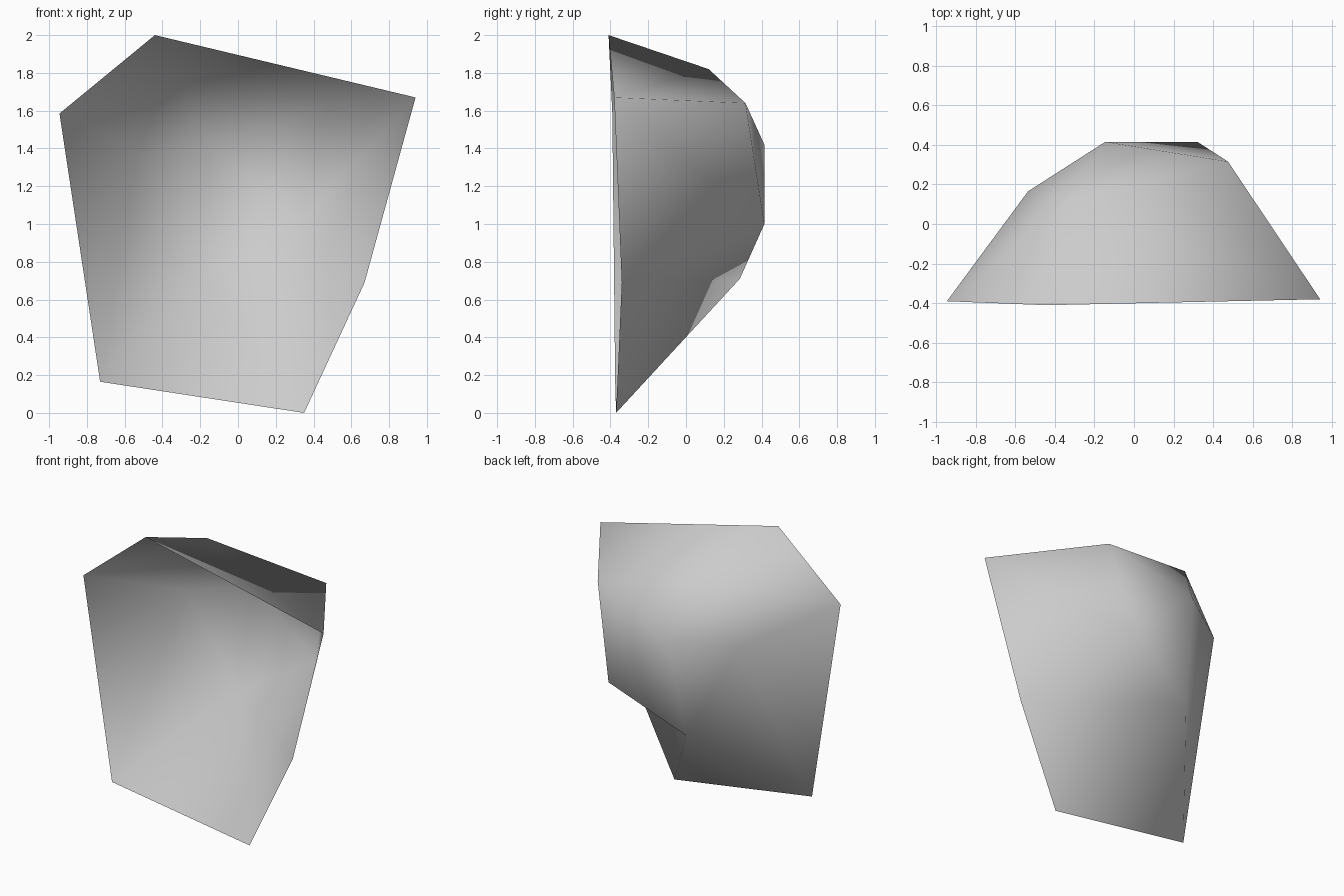
import bpy
import bmesh

# Remove the default cube
cube = bpy.data.objects.get("Cube")
if cube:
    bpy.data.objects.remove(cube, do_unlink=True)

# Plain grey material
grey = bpy.data.materials.new("light_grey")
grey.use_nodes = True
colour = (0.6, 0.6, 0.6, 1.0)
grey.diffuse_color = colour
shader = next(n for n in grey.node_tree.nodes if n.type == 'BSDF_PRINCIPLED')
shader.inputs["Base Color"].default_value = colour
shader.inputs["Roughness"].default_value = 0.8

# Open rim of the shell, clockwise from the peak
rim = [
    (-0.44, -0.41, 2.0), (0.94, -0.38, 1.67), (0.67, -0.34, 0.69),
    (0.35, -0.37, 0.0), (-0.73, -0.375, 0.165), (-0.945, -0.39, 1.585),
]
# Shoulder ring behind the rim, clockwise from the top
ring = [
    (-0.327, 0.12, 1.82), (0.475, 0.315, 1.64), (0.32, 0.415, 1.0),
    (-0.2, 0.285, 0.71), (-0.535, 0.165, 1.38),
]
# Hindmost corner
crown = (-0.145, 0.415, 1.42)

bm = bmesh.new()
A, B, C, D, E, F = [bm.verts.new(p) for p in rim]
K, J, I, M, G = shoulder = [bm.verts.new(p) for p in ring]
tip = bm.verts.new(crown)

# Back cap: a fan from the hindmost corner to the shoulder ring
for a, b in zip(shoulder, shoulder[1:] + shoulder[:1]):
    bm.faces.new((tip, a, b))

# Side wall: triangles between the rim and the shoulder ring
for tri in ((A, B, K), (B, J, K), (B, I, J), (B, C, I), (C, M, I), (C, D, M),
            (D, E, M), (E, G, M), (E, F, G), (F, K, G), (F, A, K)):
    bm.faces.new(tri)

# Outward normals, smooth shading throughout
bmesh.ops.recalc_face_normals(bm, faces=bm.faces)
cap = max(bm.faces, key=lambda f: f.calc_center_median().y)
if cap.normal.y < 0:
    bmesh.ops.reverse_faces(bm, faces=bm.faces)
for face in bm.faces:
    face.smooth = True

mesh = bpy.data.meshes.new("rock_shell")
bm.to_mesh(mesh)
bm.free()
mesh.materials.append(grey)
shell = bpy.data.objects.new("rock_shell", mesh)
bpy.context.collection.objects.link(shell)
